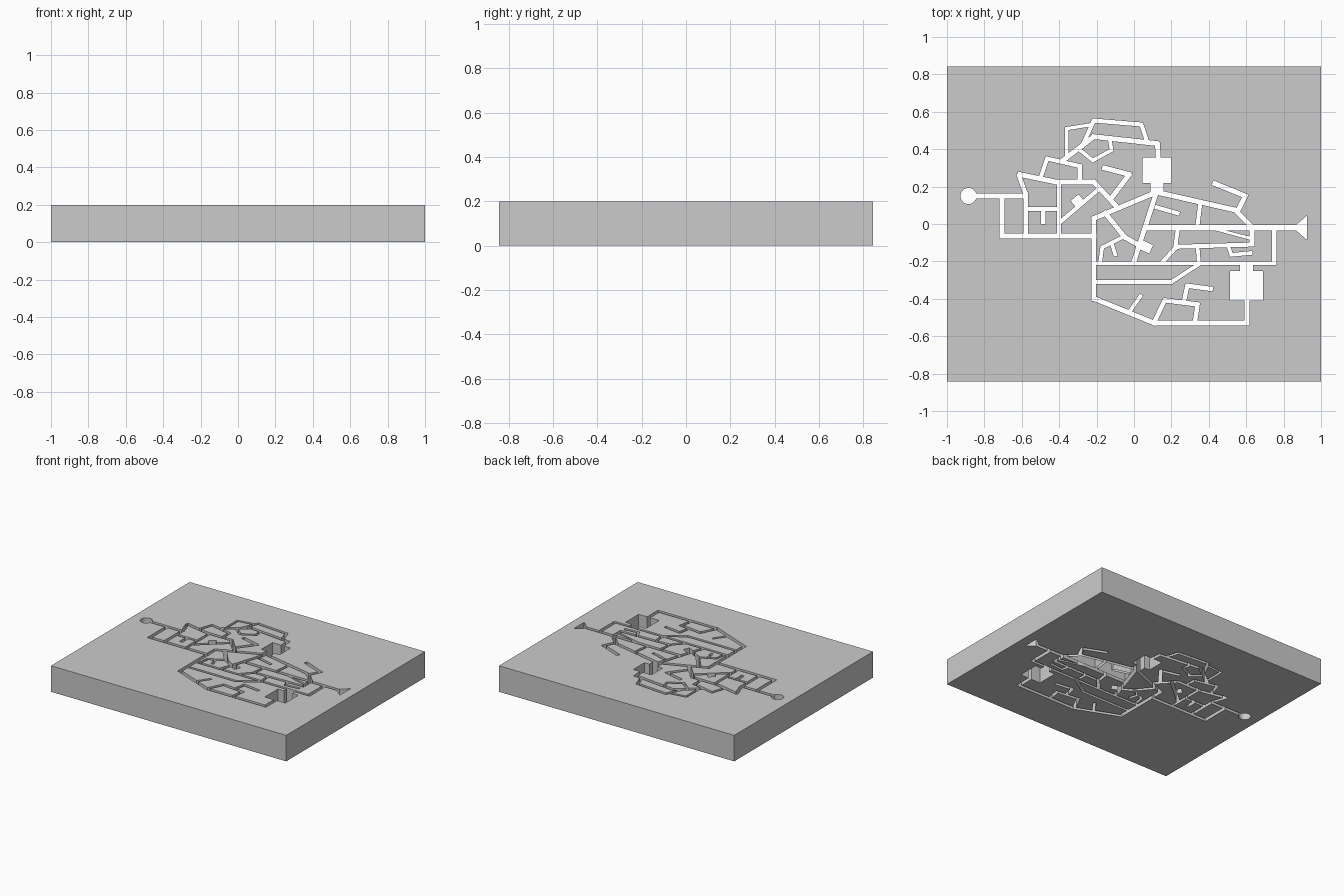
import bpy, bmesh, math
from mathutils import Vector

H = 0.2
cut = bmesh.new()


def prism(pts):
    """Vertical cutter through the full slab from a 2D outline."""
    lo = [cut.verts.new((x, y, -0.1)) for x, y in pts]
    hi = [cut.verts.new((x, y, H + 0.1)) for x, y in pts]
    n = len(pts)
    cut.faces.new(lo[::-1])
    cut.faces.new(hi)
    for i in range(n):
        j = (i + 1) % n
        cut.faces.new((lo[i], lo[j], hi[j], hi[i]))


def corridor(*pts, w=0.026):
    """Channel of constant width along a polyline."""
    for a, b in zip(pts, pts[1:]):
        a, b = Vector(a), Vector(b)
        d = (b - a).normalized() * w / 2
        s = Vector((-d.y, d.x))
        a, b = a - d * 0.8, b + d * 0.8
        prism([a - s, b - s, b + s, a + s])


def room(x, y, sx, sy, angle=0):
    c, s = math.cos(math.radians(angle)), math.sin(math.radians(angle))
    prism([(x + u * sx / 2 * c - v * sy / 2 * s, y + u * sx / 2 * s + v * sy / 2 * c)
           for u, v in ((-1, -1), (1, -1), (1, 1), (-1, 1))])


# rooms and end markers
prism([(-0.885 + 0.043 * math.cos(i * math.pi / 16), 0.15 + 0.043 * math.sin(i * math.pi / 16))
       for i in range(32)])
prism([(0.85, -0.02), (0.925, -0.085), (0.925, 0.045)])
room(0.122, 0.288, 0.155, 0.135)
room(0.122, 0.2, 0.07, 0.06)
room(0.602, -0.33, 0.175, 0.16)
room(0.602, -0.235, 0.07, 0.05)
room(-0.3, 0.12, 0.055, 0.055, 40)
room(0.058, -0.12, 0.075, 0.05, -25)

# west corridors
corridor((-0.86, 0.15), (-0.58, 0.15))
corridor((-0.705, 0.15), (-0.705, -0.065), (-0.21, -0.065))
corridor((-0.615, 0.262), (-0.58, 0.16), (-0.58, -0.065), w=0.024)
corridor((-0.58, 0.08), (-0.4, 0.08), w=0.02)
corridor((-0.485, 0.08), (-0.485, 0.01))
corridor((-0.4, 0.225), (-0.4, -0.065), w=0.022)
corridor((-0.612, 0.265), (-0.42, 0.225), (-0.215, 0.225), (-0.09, 0.09))
corridor((-0.5, 0.245), (-0.465, 0.35), (-0.29, 0.31), (-0.29, 0.23), w=0.022)
corridor((-0.39, 0.015), (-0.19, 0.185), w=0.022)

# north corridors
corridor((-0.38, 0.34), (-0.215, 0.467), (0.125, 0.43), (0.13, 0.35))
corridor((-0.36, 0.36), (-0.36, 0.51), (-0.235, 0.53), w=0.018)
corridor((-0.275, 0.42), (-0.215, 0.553), (0.04, 0.532), (0.07, 0.44), w=0.022)
corridor((-0.295, 0.4), (-0.22, 0.34), (-0.12, 0.395), (-0.13, 0.455), w=0.02)
corridor((-0.16, 0.3), (-0.025, 0.265), (-0.12, 0.14))

# central corridors
corridor((0.12, 0.17), (-0.215, 0.03))
corridor((0.12, 0.17), (0, -0.2))
corridor((-0.215, 0.03), (-0.215, -0.4))
corridor((-0.155, 0.06), (-0.05, -0.07), (0.03, -0.115))
corridor((-0.06, -0.07), (-0.17, -0.125), (-0.18, -0.2), w=0.02)
corridor((-0.12, -0.1), (-0.1, -0.165), w=0.02)

# east corridors
corridor((0.12, 0.17), (0.54, 0.075), (0.63, -0.015))
corridor((0.12, 0.09), (0.235, 0.057), w=0.022)
corridor((0.355, 0.115), (0.338, -0.02), w=0.022)
corridor((0.43, 0.217), (0.595, 0.15), (0.56, 0.08))
corridor((0.07, -0.02), (0.87, -0.02), w=0.027)
prism([(0.42, -0.03), (0.64, -0.09), (0.64, -0.072), (0.47, -0.03)])
corridor((0.63, -0.02), (0.63, -0.11))
corridor((0.75, -0.02), (0.75, -0.205))
corridor((0.235, -0.02), (0.22, -0.13), (0.155, -0.2), w=0.022)
corridor((0.22, -0.122), (0.63, -0.11), w=0.022)
corridor((0.34, -0.12), (0.346, -0.2), w=0.02)
corridor((0.505, -0.12), (0.52, -0.165), (0.625, -0.155), w=0.02)

# south corridors
corridor((-0.2, -0.21), (0.752, -0.21), w=0.02)
corridor((-0.2, -0.31), (0.2, -0.31), (0.35, -0.213), w=0.02)
corridor((-0.215, -0.398), (0.11, -0.53), (0.605, -0.53), (0.605, -0.4))
corridor((-0.025, -0.47), (0.035, -0.385), w=0.02)
corridor((0.11, -0.52), (0.165, -0.408), (0.34, -0.43), (0.325, -0.53), w=0.024)
corridor((0.267, -0.415), (0.285, -0.33), (0.412, -0.347), w=0.024)

me = bpy.data.meshes.new("corridor_cutter")
cut.to_mesh(me)
cutter = bpy.data.objects.new("corridor_cutter", me)
bpy.context.collection.objects.link(cutter)
cutter.hide_render = True

# slab with the network cut right through
bpy.ops.mesh.primitive_cube_add(size=1, location=(0, 0, H / 2))
slab = bpy.context.object
slab.name = "maze_slab"
slab.scale = (2, 1.685, H)
bpy.ops.object.transform_apply(location=True, rotation=False, scale=True)
mod = slab.modifiers.new("cut", 'BOOLEAN')
mod.operation, mod.solver, mod.object = 'DIFFERENCE', 'EXACT', cutter
mod.use_self = True
bpy.ops.object.modifier_apply(modifier=mod.name)
bpy.data.objects.remove(cutter)

# two eastern islands are hollow underneath
bm = bmesh.new()
bm.from_mesh(slab.data)
hollow = [f for f in bm.faces if all(
    v.co.z < 0.001 and 0.05 < v.co.x < 0.63 and -0.015 < v.co.y < 0.17 for v in f.verts)]
bmesh.ops.delete(bm, geom=hollow, context='FACES_ONLY')
bm.to_mesh(slab.data)
bm.free()
